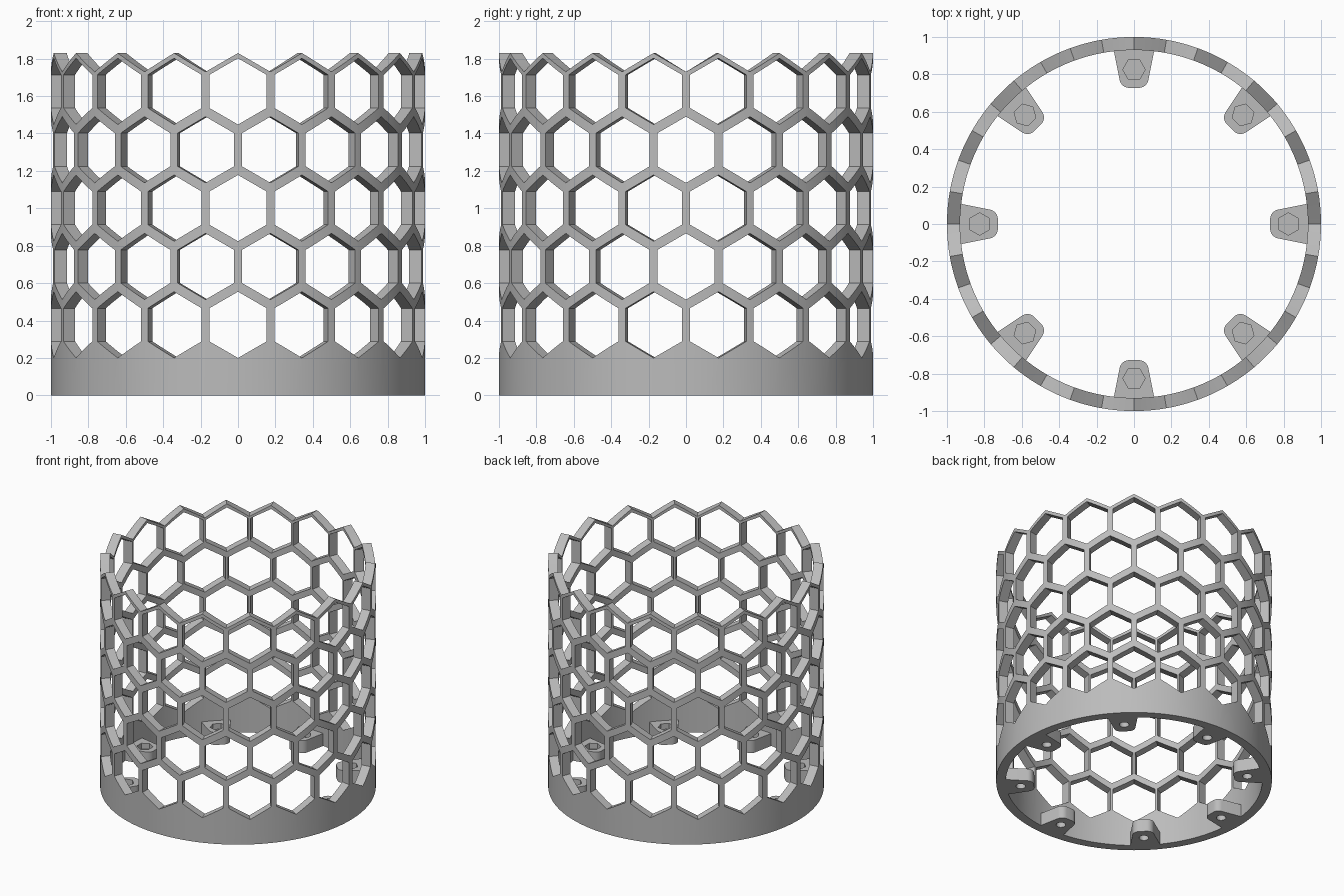
import bpy, bmesh
from math import sin, cos, tan, pi, radians, asin
from mathutils import Matrix, Vector

if "Cube" in bpy.data.objects:
    bpy.data.objects.remove(bpy.data.objects["Cube"])

OUTER, INNER, PEAK = 1.0, 0.93, 1.83
COLUMNS, ROWS = 18, 5
STEP = 2 * pi / COLUMNS
HEX_R, ROW_Z, ROW_PITCH = 0.177, 0.377, 0.312

grey = bpy.data.materials.new("grey plastic")
grey.use_nodes = True
colour = (0.5, 0.5, 0.5, 1)
grey.diffuse_color = colour
grey.node_tree.nodes["Principled BSDF"].inputs["Base Color"].default_value = colour


def make_object(name, bm):
    bmesh.ops.recalc_face_normals(bm, faces=bm.faces)
    mesh = bpy.data.meshes.new(name)
    bm.to_mesh(mesh)
    bm.free()
    mesh.materials.append(grey)
    obj = bpy.data.objects.new(name, mesh)
    bpy.context.scene.collection.objects.link(obj)
    return obj


def add_prism(bm, points, offset):
    """Close a polygon and its shifted copy into a solid."""
    low = [bm.verts.new(p) for p in points]
    high = [bm.verts.new(Vector(p) + offset) for p in points]
    bm.faces.new(low)
    bm.faces.new(high)
    n = len(low)
    return [bm.faces.new((low[i], low[(i + 1) % n], high[(i + 1) % n], high[i])) for i in range(n)]


def cut(obj, cutter):
    """Subtract the cutter, bake the result and discard the cutter."""
    cutter.hide_render = True
    mod = obj.modifiers.new("cut", "BOOLEAN")
    mod.object, mod.operation, mod.solver = cutter, "DIFFERENCE", "EXACT"
    bpy.context.view_layer.objects.active = obj
    bpy.ops.object.modifier_apply(modifier=mod.name)
    bpy.data.objects.remove(cutter)


def smooth(obj):
    bpy.ops.object.select_all(action="DESELECT")
    obj.select_set(True)
    bpy.context.view_layer.objects.active = obj
    bpy.ops.object.shade_smooth_by_angle(angle=radians(20))


# Round wall with a zigzag crown
bm = bmesh.new()
SEGMENTS = COLUMNS * 10
rings = []
for i in range(SEGMENTS):
    a = 2 * pi * i / SEGMENTS
    off = abs((a + STEP / 2) % STEP - STEP / 2)
    top = PEAK - sin(off) * tan(pi / 6)
    x, y = sin(a), -cos(a)
    rings.append([bm.verts.new((x * r, y * r, z))
                  for r, z in ((OUTER, 0), (OUTER, top), (INNER, top), (INNER, 0))])
for i, here in enumerate(rings):
    there = rings[(i + 1) % SEGMENTS]
    for k in range(4):
        bm.faces.new((here[k], there[k], there[(k + 1) % 4], here[(k + 1) % 4]))
wall = make_object("honeycomb_wall", bm)

# Staggered hexagonal openings
bm = bmesh.new()
for row in range(ROWS):
    for col in range(COLUMNS):
        turn = Matrix.Rotation((col + row % 2 / 2) * STEP, 3, "Z")
        z = ROW_Z + row * ROW_PITCH
        points = [turn @ Vector((HEX_R * sin(k * pi / 3), -0.91, z + HEX_R * cos(k * pi / 3)))
                  for k in range(6)]
        add_prism(bm, points, turn @ Vector((0, -0.2, 0)))
cut(wall, make_object("opening_cutter", bm))
smooth(wall)

# Mounting tab: tapered block with rounded inner corners
TAB_H, TAB_R = 0.1, 0.825
bm = bmesh.new()
outline = [(-0.113, -0.95, 0), (0.113, -0.95, 0), (0.068, -0.728, 0), (-0.068, -0.728, 0)]
add_prism(bm, outline, Vector((0, 0, TAB_H)))
corners = [e for e in bm.edges
           if all(v.co.y > -0.8 for v in e.verts) and abs(e.verts[0].co.z - e.verts[1].co.z) > 0.01]
bmesh.ops.bevel(bm, geom=corners, offset=0.04, segments=6, profile=0.5, affect="EDGES")
tab = make_object("mounting_tab", bm)

# Nut pocket above and screw hole below
for name, sides, radius, start, depth in (("nut_cutter", 6, 0.06, 0.055, 0.1),
                                          ("screw_cutter", 24, 0.035, -0.05, 0.09)):
    bm = bmesh.new()
    points = [(radius * cos(2 * pi * k / sides), radius * sin(2 * pi * k / sides) - TAB_R, start)
              for k in range(sides)]
    add_prism(bm, points, Vector((0, 0, depth)))
    cut(tab, make_object(name, bm))
smooth(tab)

# Eight tabs around the base
for i in range(1, 8):
    copy = bpy.data.objects.new("mounting_tab", tab.data)
    copy.rotation_euler.z = i * pi / 4
    bpy.context.scene.collection.objects.link(copy)
